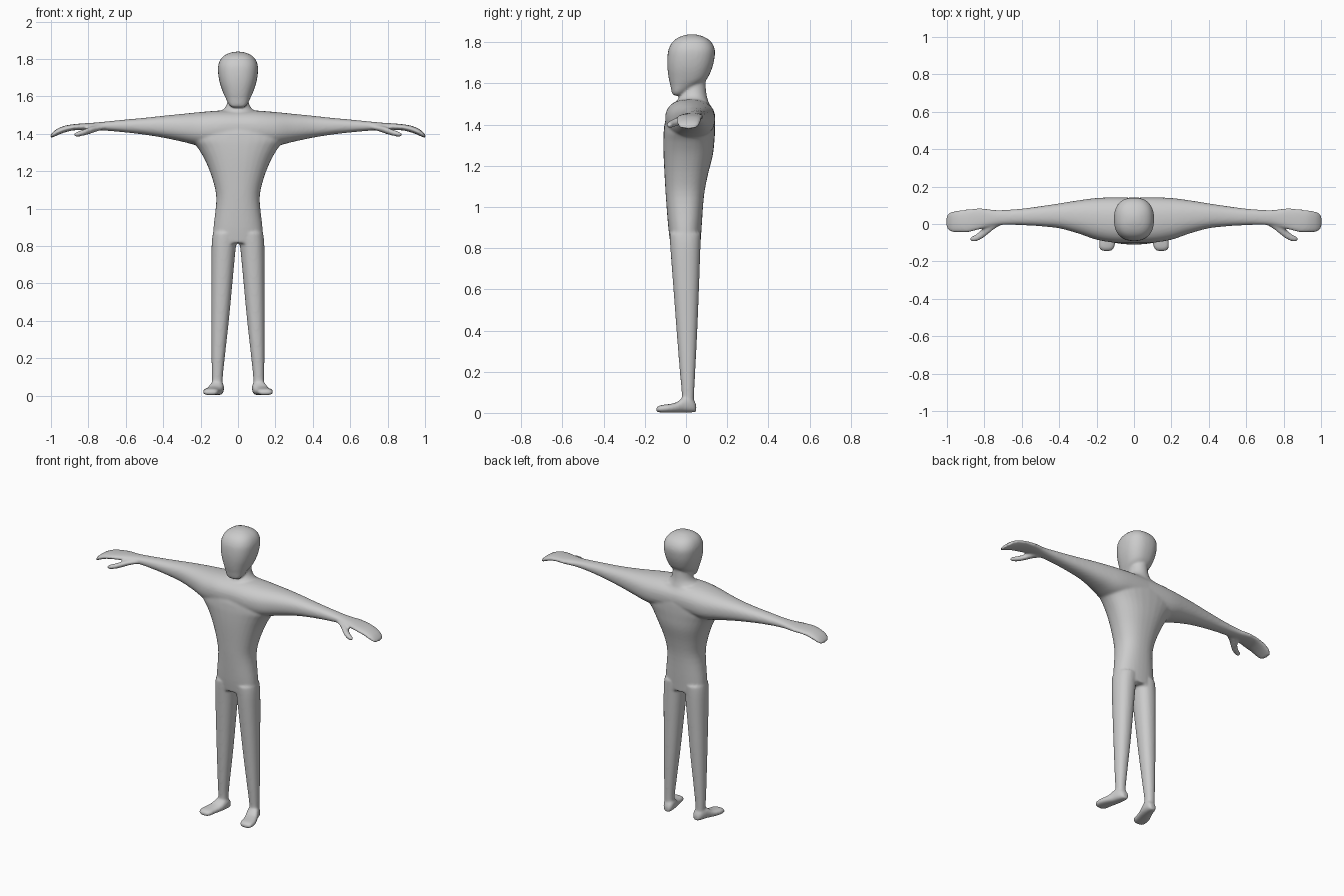
import bpy, bmesh, math

AXES = {"x": (1, 2, 0), "y": (0, 2, 1), "z": (0, 1, 2)}  # section axes a, b and run axis


def spline(p, q, r, s, t):
    """Catmull-Rom blend of four section tuples."""
    return [0.5 * (2 * b + (c - a) * t + (2 * a - 5 * b + 4 * c - d) * t * t
                   + (3 * b - a - 3 * c + d) * t ** 3) for a, b, c, d in zip(p, q, r, s)]


def loft(bm, axis, rows, side=1, power=2.0, n=32, steps=4):
    """Closed skin through sections (position, a_min, a_max, b_min, b_max)."""
    ia, ib, it = AXES[axis]
    dense = []
    for i in range(len(rows) - 1):
        four = [rows[max(i - 1, 0)], rows[i], rows[i + 1], rows[min(i + 2, len(rows) - 1)]]
        dense += [spline(*four, k / steps) for k in range(steps)]
    dense.append(rows[-1])
    rings = []
    for t, a0, a1, b0, b1 in dense:
        ring = []
        for k in range(n):
            c, s = math.cos(2 * math.pi * k / n), math.sin(2 * math.pi * k / n)
            co = [0, 0, 0]
            co[it] = t
            co[ia] = (a0 + a1) / 2 + (a1 - a0) / 2 * math.copysign(abs(c) ** (2 / power), c)
            co[ib] = (b0 + b1) / 2 + (b1 - b0) / 2 * math.copysign(abs(s) ** (2 / power), s)
            co[0] *= side
            ring.append(bm.verts.new(co))
        rings.append(ring)
    for low, high in zip(rings, rings[1:]):
        for k in range(n):
            j = (k + 1) % n
            bm.faces.new((low[k], low[j], high[j], high[k]))
    bm.faces.new(rings[0])
    bm.faces.new(rings[-1])


bm = bmesh.new()

# Torso, from crotch to shoulders
loft(bm, "z", [(0.815, -.135, .135, -.075, .07), (0.9, -.131, .131, -.086, .076),
               (1.05, -.116, .116, -.098, .087), (1.15, -.134, .134, -.104, .105),
               (1.25, -.172, .172, -.109, .13), (1.32, -.212, .212, -.110, .138),
               (1.37, -.25, .25, -.108, .141), (1.42, -.24, .24, -.10, .14),
               (1.47, -.2, .2, -.07, .13), (1.515, -.13, .13, -.03, .105)], power=2.3)

# Neck
loft(bm, "z", [(1.47, -.12, .12, -.06, .12), (1.515, -.095, .095, -.045, .108),
               (1.545, -.066, .066, -.025, .1), (1.59, -.054, .054, -.015, .096),
               (1.66, -.054, .054, -.01, .096)])

# Head with a narrow forward chin
loft(bm, "z", [(1.541, -.026, .026, -.058, -.03), (1.548, -.042, .042, -.066, -.015),
               (1.565, -.054, .054, -.071, .012), (1.59, -.066, .066, -.076, .055),
               (1.62, -.08, .08, -.083, .1), (1.67, -.097, .097, -.09, .125),
               (1.72, -.106, .106, -.091, .138), (1.765, -.106, .106, -.085, .14),
               (1.80, -.092, .092, -.067, .124), (1.822, -.068, .068, -.04, .097),
               (1.835, -.036, .036, -.006, .063), (1.839, -.01, .01, .02, .04)], power=2.4)

for side in (-1, 1):
    # Arm flowing into a flat, downward curving hand
    loft(bm, "x", [(0, -.1, .14, 1.34, 1.525), (.1, -.1, .142, 1.335, 1.524),
                   (.2, -.084, .139, 1.335, 1.516), (.3, -.05, .126, 1.358, 1.506),
                   (.4, -.023, .11, 1.379, 1.496), (.5, -.012, .095, 1.395, 1.485),
                   (.6, -.006, .082, 1.407, 1.476), (.7, -.005, .075, 1.416, 1.466),
                   (.76, -.012, .077, 1.419, 1.46), (.82, -.028, .085, 1.42, 1.456),
                   (.88, -.043, .08, 1.418, 1.451), (.93, -.044, .074, 1.406, 1.442),
                   (.97, -.043, .068, 1.39, 1.424), (.992, -.034, .058, 1.38, 1.406),
                   (1.003, -.015, .04, 1.379, 1.392)], side, 2.3)
    # Thumb
    loft(bm, "x", [(.71, -.006, .03, 1.424, 1.447), (.75, -.03, .03, 1.414, 1.446),
                   (.79, -.062, .0, 1.4, 1.437), (.82, -.083, -.035, 1.391, 1.425),
                   (.85, -.094, -.058, 1.385, 1.415), (.868, -.092, -.066, 1.385, 1.407),
                   (.876, -.086, -.072, 1.388, 1.4)], side)
    # Leg
    loft(bm, "z", [(.03, .083, .138, -.02, .038), (.1, .081, .14, -.021, .04),
                   (.2, .071, .141, -.03, .045), (.4, .049, .142, -.046, .055),
                   (.6, .03, .142, -.061, .063), (.8, .011, .141, -.076, .07),
                   (.87, .0, .134, -.08, .072)], side, 2.2)
    # Foot turned slightly outward
    loft(bm, "y", [(.05, .09, .118, .007, .035), (.043, .08, .13, .003, .055),
                   (.02, .075, .143, .002, .076), (-.015, .077, .155, .002, .074),
                   (-.045, .085, .169, .002, .052), (-.08, .095, .183, .002, .043),
                   (-.115, .102, .188, .002, .039), (-.135, .11, .182, .003, .033),
                   (-.146, .128, .164, .009, .022)], side, 2.5)

bmesh.ops.recalc_face_normals(bm, faces=bm.faces)
mesh = bpy.data.meshes.new("figure")
bm.to_mesh(mesh)
bm.free()
figure = bpy.data.objects.new("figure", mesh)
bpy.context.collection.objects.link(figure)

# Fuse all limbs into one skin and soften the joins
remesh = figure.modifiers.new("fuse", "REMESH")
remesh.mode = "VOXEL"
remesh.voxel_size = 0.007
remesh.use_smooth_shade = True
soften = figure.modifiers.new("soften", "SMOOTH")
soften.factor = 0.5
soften.iterations = 8

grey = bpy.data.materials.new("plain grey")
grey.diffuse_color = (0.6, 0.6, 0.6, 1)
mesh.materials.append(grey)
